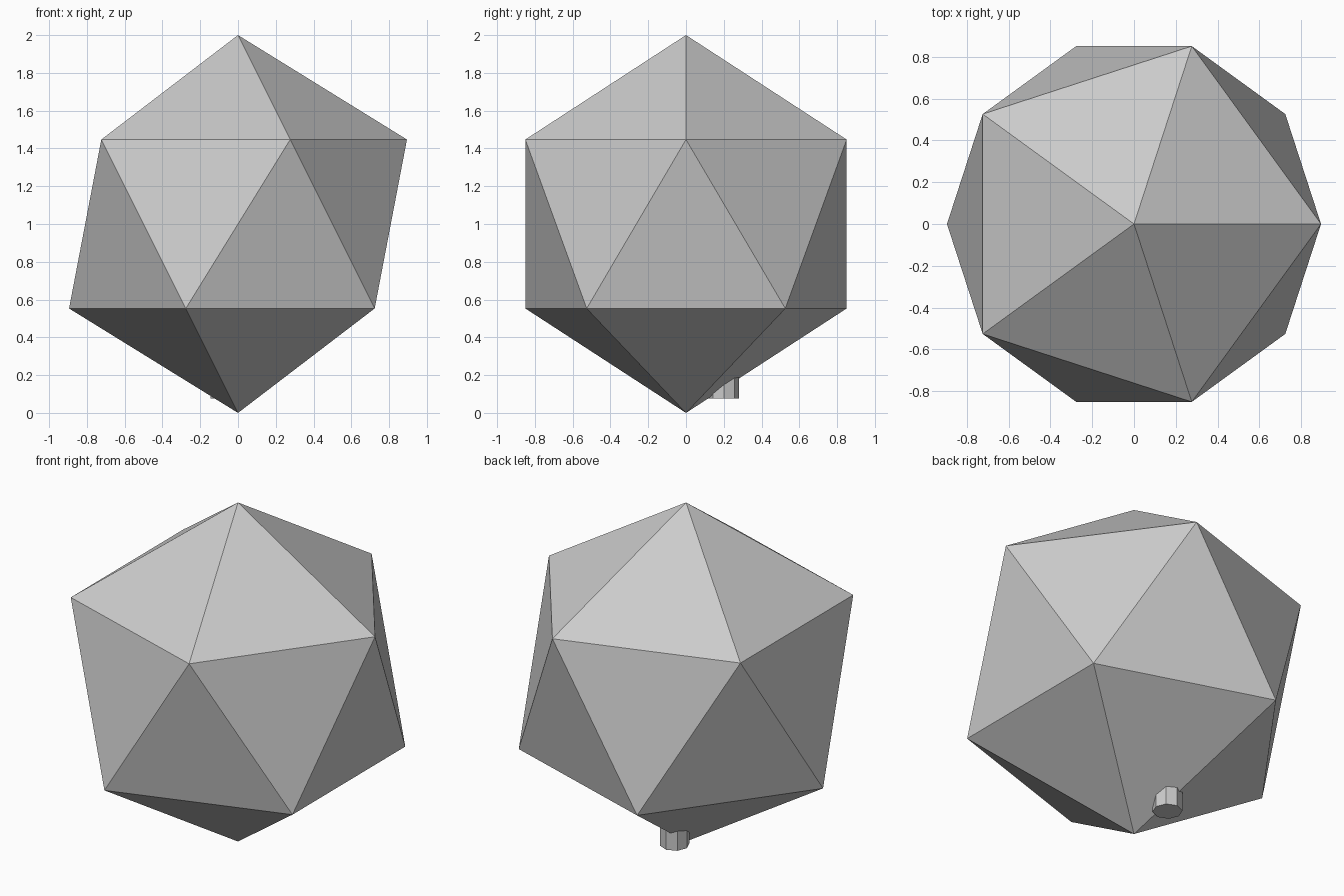
import bpy

if "Cube" in bpy.data.objects:
    bpy.data.objects.remove(bpy.data.objects["Cube"])

# Faceted twenty-sided body standing on its lowest point
bpy.ops.mesh.primitive_ico_sphere_add(subdivisions=1, radius=1.0, location=(0, 0, 1))
bpy.context.object.name = "faceted_body"

# Short eight-sided stem poking out of the underside, its top buried in the body
stem_bottom, stem_top = 0.076, 0.23
bpy.ops.mesh.primitive_cylinder_add(
    vertices=8, radius=0.08, depth=stem_top - stem_bottom,
    location=(-0.066, 0.2, (stem_bottom + stem_top) / 2))
bpy.context.object.name = "stem"
